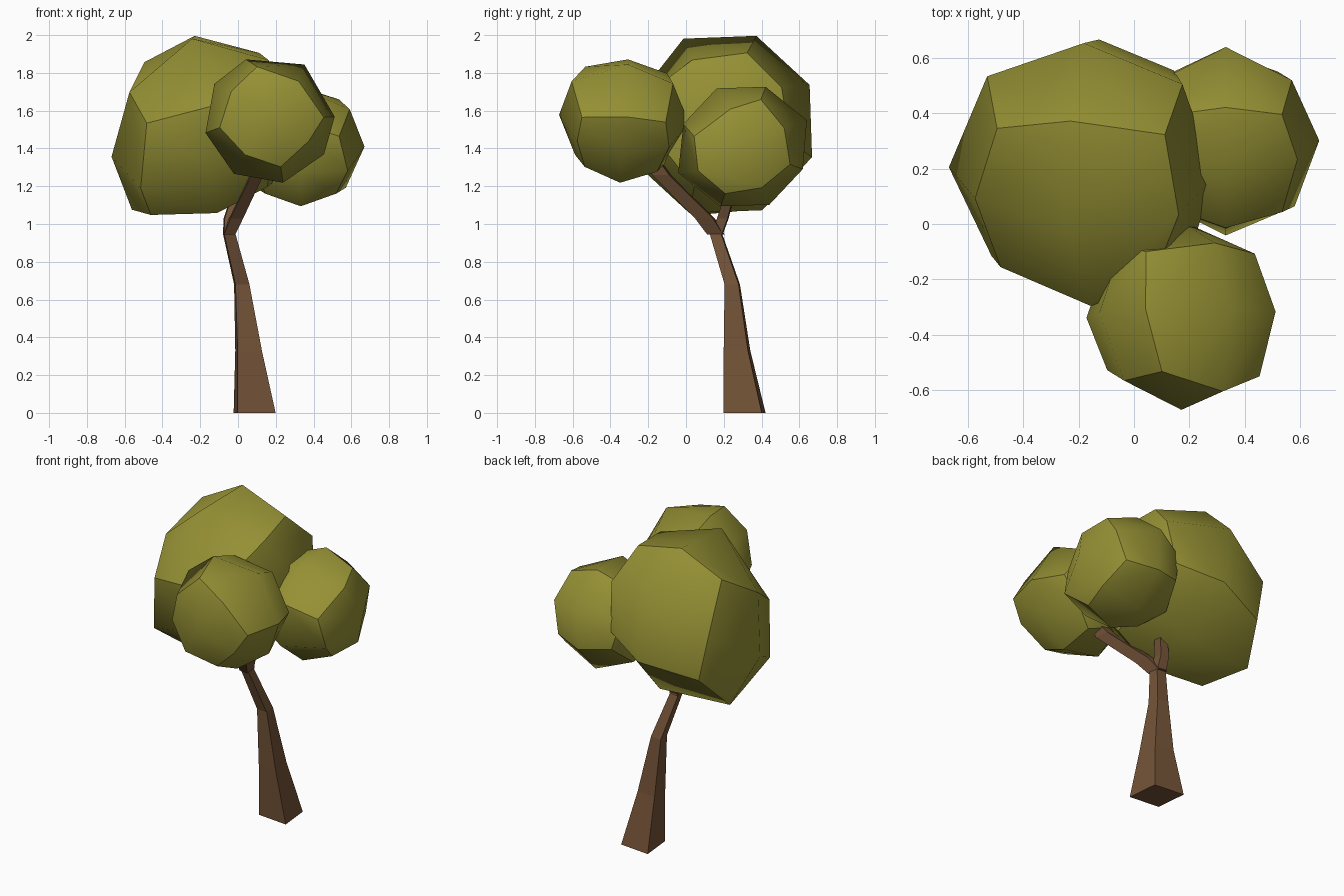
import bpy, bmesh
from mathutils import Vector, Matrix

if "Cube" in bpy.data.objects:
    bpy.data.objects.remove(bpy.data.objects["Cube"])


def material(name, color):
    m = bpy.data.materials.new(name)
    m.diffuse_color = (*color, 1)
    m.use_nodes = True
    m.node_tree.nodes["Principled BSDF"].inputs["Base Color"].default_value = m.diffuse_color
    return m


LEAF = material("leaf_green", (0.30, 0.28, 0.035))
BARK = material("bark_brown", (0.17, 0.085, 0.038))


def finish(bm, name, mat):
    bmesh.ops.recalc_face_normals(bm, faces=bm.faces[:])
    mesh = bpy.data.meshes.new(name)
    bm.to_mesh(mesh)
    bm.free()
    mesh.materials.append(mat)
    obj = bpy.data.objects.new(name, mesh)
    bpy.context.collection.objects.link(obj)


def crown(name, center, radius, x_axis, y_axis, nudges):
    """Cube split 2x2 per side, rounded to a ball, creased along the cube edges.
    Nudges shift single points, named by their place on the cube, e.g. '-0+'."""
    a = Vector(x_axis).normalized()
    c = a.cross(Vector(y_axis)).normalized()
    b = c.cross(a)
    rot = Matrix((a, b, c)).transposed()
    bm = bmesh.new()
    bmesh.ops.create_cube(bm, size=2)
    bmesh.ops.subdivide_edges(bm, edges=bm.edges[:], cuts=1, use_grid_fill=True)
    kind = {v: sum(abs(x) > 0.5 for x in v.co) for v in bm.verts}
    for e in bm.edges:
        e.smooth = any(kind[v] == 1 for v in e.verts)
    for f in bm.faces:
        f.smooth = True
    for v in bm.verts:
        key = "".join("0+-"[round(x)] for x in v.co)
        r = radius * (0.965 if kind[v] == 3 else 1.0)
        v.co = Vector(center) + rot @ (v.co.normalized() * r)
        v.co += Vector(nudges.get(key, (0, 0, 0)))
    finish(bm, name, LEAF)


def limb(name, rings, skew=0.1, deep=1.0):
    """Four-sided tapering limb through (x, y, z, half width) stations."""
    bm = bmesh.new()
    loops = []
    for x, y, z, h in rings:
        corners = ((-1, -1), (1, -1), (1, 1), (-1, 1))
        loops.append([bm.verts.new((x + h * (i - skew * j), y + deep * h * (j - skew * i), z))
                      for i, j in corners])
    for lo, hi in zip(loops, loops[1:]):
        for k in range(4):
            n = (k + 1) % 4
            bm.faces.new((lo[k], lo[n], hi[n], hi[k]))
    bm.faces.new(loops[0][::-1])
    bm.faces.new(loops[-1])
    finish(bm, name, BARK)


# leaf masses; the large one sags on its left side
crown("large_crown", (-0.17, 0.195, 1.527), 0.505, (0.985, -0.04, 0.14), (-0.05, 0.91, 0.41), {
    "-0+": (0, .03, -.1), "--+": (0, .01, -.09), "0-+": (.06, -.02, -.08),
    "--0": (0, 0, -.14), "-00": (0, -.01, -.1), "---": (-.06, 0, -.07),
    "-0-": (-.09, 0, -.08), "-+0": (0, 0, -.06), "-+-": (-.06, -.03, -.07),
    "+++": (.05, 0, -.03), "+0+": (.03, 0, -.03), "+00": (-.04, 0, 0)})
crown("front_crown", (0.165, -0.328, 1.555), 0.345, (0.84, -0.02, -0.54), (-0.09, 0.995, -0.02), {
    "-++": (-.06, .02, -.01), "-0+": (-.05, 0, -.02), "--+": (-.01, -.03, 0),
    "0-+": (.02, -.05, -.02), "+-+": (.02, -.04, -.06), "+++": (.01, .02, -.06),
    "+0+": (.01, 0, -.06)})
crown("right_crown", (0.332, 0.302, 1.41), 0.338, (1, 0, 0), (-0.02, 0.91, 0.41), {
    "+++": (.015, 0, 0), "+0+": (.02, .03, -.02), "+-+": (.015, -.01, -.04),
    "+-0": (.01, -.02, -.03), "0+0": (0, .03, 0), "0-0": (0, -.035, 0)})

# bent trunk and the two branches
limb("trunk", [(0.088, 0.31, 0, 0.101), (0.056, 0.27, 0.33, 0.064),
               (0.02, 0.245, 0.68, 0.037), (-0.047, 0.158, 0.95, 0.03)])
limb("front_branch", [(-0.047, 0.158, 0.945, 0.03), (-0.01, 0.1, 1.03, 0.034),
                      (0.1, -0.13, 1.26, 0.032), (0.14, -0.22, 1.4, 0.025)], deep=1.4)
limb("back_branch", [(-0.047, 0.162, 0.945, 0.03), (-0.045, 0.195, 1.03, 0.028),
                     (-0.01, 0.23, 1.15, 0.024), (0.02, 0.26, 1.3, 0.02)])
